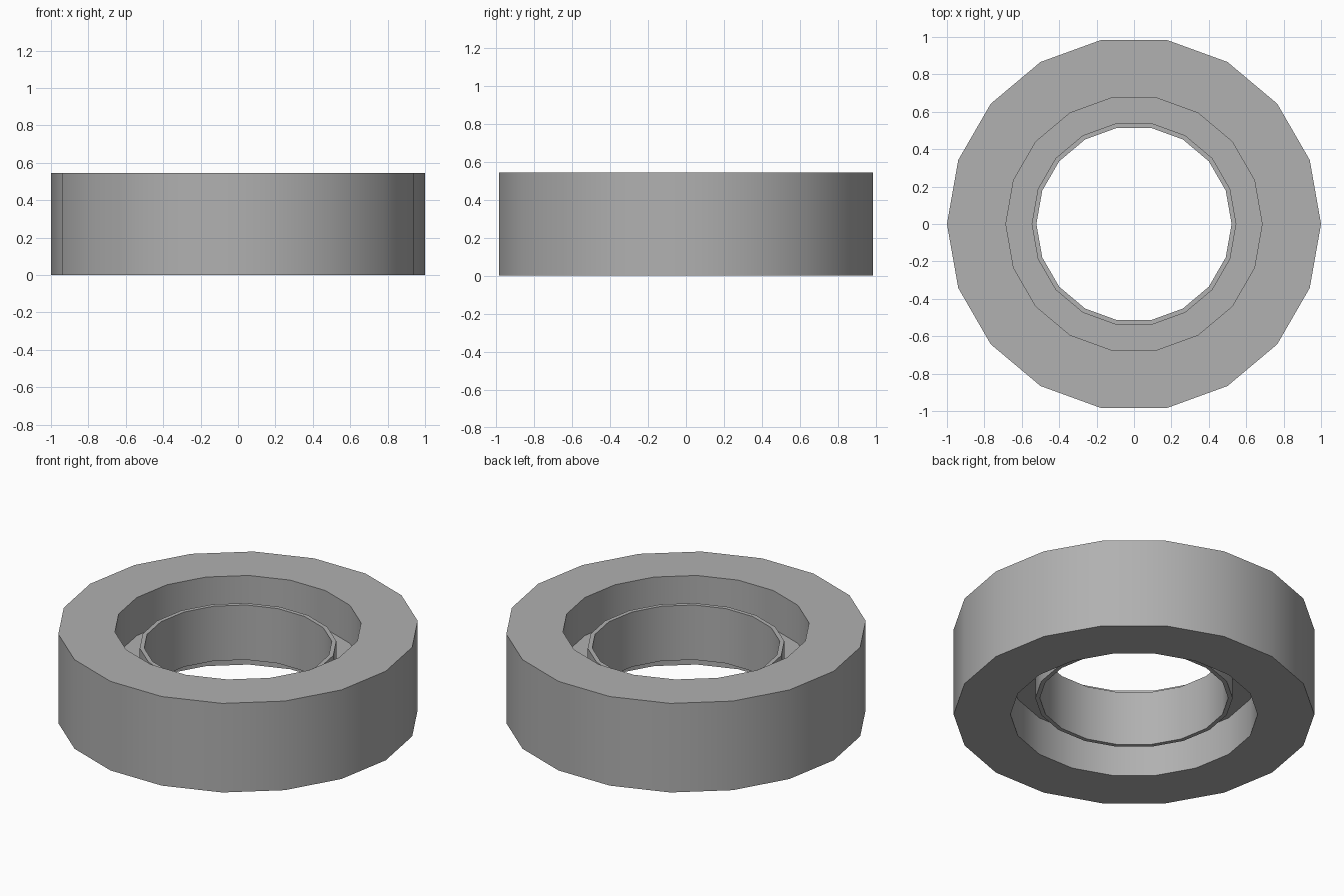
import bpy, bmesh
from math import cos, sin, tau

if "Cube" in bpy.data.objects:
    bpy.data.objects.remove(bpy.data.objects["Cube"])

SIDES = 18
HEIGHT = 0.545


def lathe(name, profile):
    """Revolve a closed (radius, z) profile around the z axis."""
    bm = bmesh.new()
    rings = []
    for i in range(SIDES):
        a = tau * i / SIDES
        rings.append([bm.verts.new((r * cos(a), r * sin(a), z)) for r, z in profile])
    n = len(profile)
    for i in range(SIDES):
        a, b = rings[i], rings[(i + 1) % SIDES]
        for j in range(n):
            k = (j + 1) % n
            bm.faces.new((a[j], b[j], b[k], a[k]))
    bmesh.ops.recalc_face_normals(bm, faces=bm.faces)
    mesh = bpy.data.meshes.new(name)
    bm.to_mesh(mesh)
    bm.free()
    obj = bpy.data.objects.new(name, mesh)
    bpy.context.collection.objects.link(obj)
    bpy.ops.object.select_all(action='DESELECT')
    obj.select_set(True)
    bpy.context.view_layer.objects.active = obj
    bpy.ops.object.shade_smooth_by_angle(angle=0.55)
    return obj


# Heavy outer ring, thin web and inner sleeve as one continuous section,
# symmetric about mid height
outer, bore, sleeve, hole = 1.0, 0.685, 0.547, 0.522
sleeve_top, web_top = 0.44, 0.312
upper = [(outer, HEIGHT), (bore, HEIGHT), (bore, web_top),
         (sleeve, web_top), (sleeve, sleeve_top), (hole, sleeve_top)]
lower = [(r, HEIGHT - z) for r, z in reversed(upper)]
ring = lathe("flanged_ring", upper + lower)

# Dark grey metal
metal = bpy.data.materials.new("dark_grey")
metal.diffuse_color = (0.437, 0.437, 0.437, 1)
metal.use_nodes = True
metal.node_tree.nodes["Principled BSDF"].inputs["Base Color"].default_value = metal.diffuse_color
ring.data.materials.append(metal)
